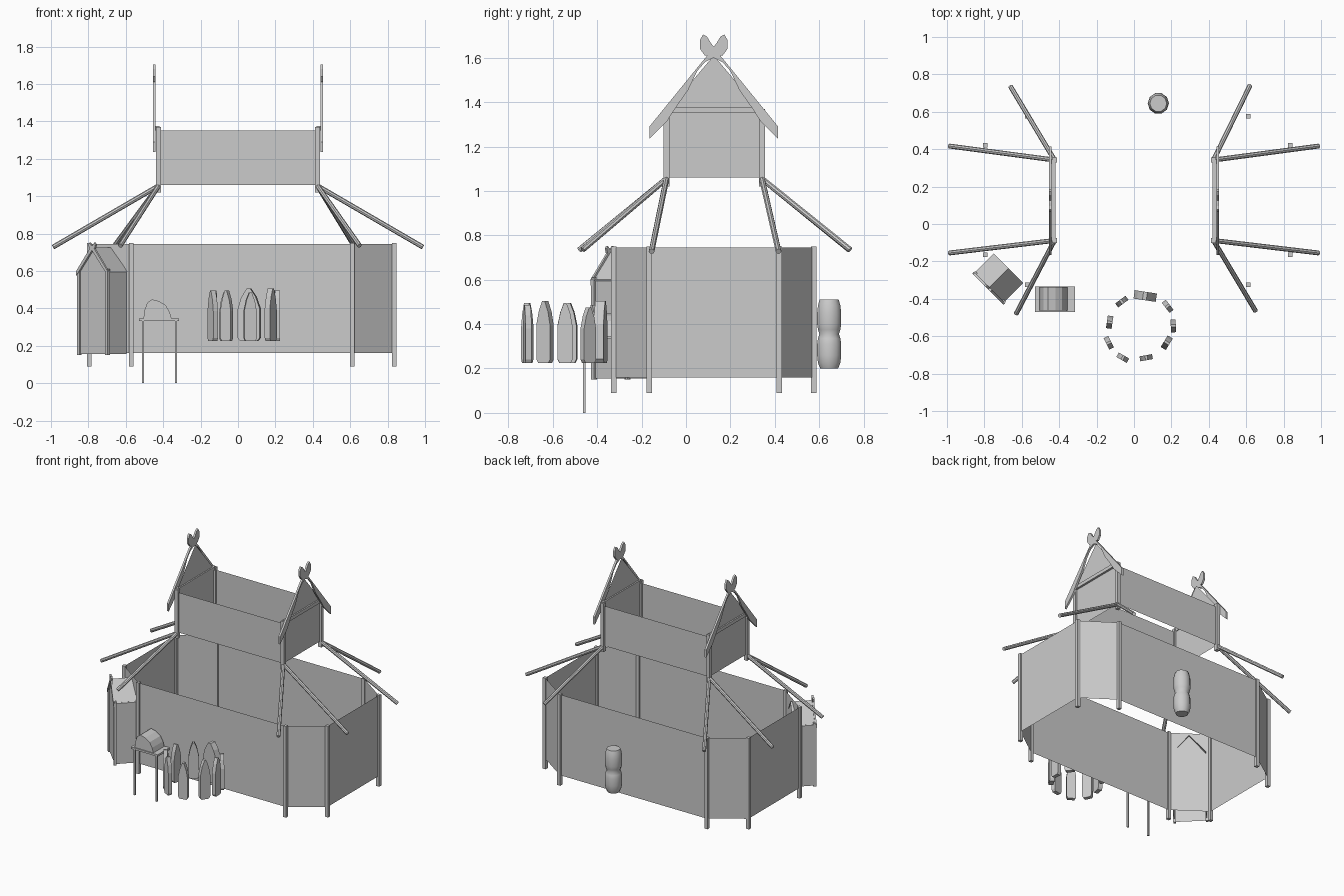
import bpy, bmesh, math
from mathutils import Vector, Matrix

if "Cube" in bpy.data.objects:
    bpy.data.objects.remove(bpy.data.objects["Cube"])


def make(name, verts, faces, mat=None):
    me = bpy.data.meshes.new(name)
    me.from_pydata([tuple(v) for v in verts], [], faces)
    ob = bpy.data.objects.new(name, me)
    bpy.context.collection.objects.link(ob)
    if mat:
        me.transform(mat)
    return ob


def box(name, lo, hi, mat=None):
    v = [(x, y, z) for x in (lo[0], hi[0]) for y in (lo[1], hi[1]) for z in (lo[2], hi[2])]
    f = [(0, 1, 3, 2), (4, 6, 7, 5), (0, 4, 5, 1), (2, 3, 7, 6), (0, 2, 6, 4), (1, 5, 7, 3)]
    return make(name, v, f, mat)


def wall(name, a, b, z0, z1):
    return make(name, [(*a, z0), (*b, z0), (*b, z1), (*a, z1)], [(0, 1, 2, 3)])


def rod(name, a, b, r, n=8):
    a, b = Vector(a), Vector(b)
    d = b - a
    bm = bmesh.new()
    bmesh.ops.create_cone(bm, cap_ends=True, segments=n, radius1=r, radius2=r, depth=d.length)
    bm.transform(Matrix.Translation((a + b) / 2) @ d.to_track_quat('Z', 'Y').to_matrix().to_4x4())
    ob = make(name, [], [])
    bm.to_mesh(ob.data)
    bm.free()
    return ob


def prism(name, pts, depth, mat):
    # profile (u, v) in local XZ, extruded along local Y, centred
    n = len(pts)
    v = [(u, s * depth / 2, w) for s in (-1, 1) for u, w in pts]
    f = [tuple(range(n)), tuple(range(2 * n - 1, n - 1, -1))]
    f += [(i, i + n, (i + 1) % n + n, (i + 1) % n) for i in range(n)]
    ob = make(name, v, f, mat)
    bm = bmesh.new()
    bm.from_mesh(ob.data)
    bmesh.ops.recalc_face_normals(bm, faces=bm.faces)
    bm.to_mesh(ob.data)
    bm.free()
    return ob


def place(x, y, z=0, deg=0):
    return Matrix.Translation((x, y, z)) @ Matrix.Rotation(math.radians(deg), 4, 'Z')


# lower eight-sided hall: wall sheets and corner posts
ring = [(-.57, -.325), (.61, -.325), (.835, -.165), (.835, .42),
        (.61, .575), (-.57, .575), (-.795, .42), (-.795, -.165)]
for i, p in enumerate(ring):
    wall("hall_wall", p, ring[(i + 1) % 8], .16, .745)
    box("hall_post", (p[0] - .012, p[1] - .012, .09), (p[0] + .012, p[1] + .012, .75))

# upper storey: wall sheets, corner posts
Y0, Y1, X = -.088, .342, .425
corners = [(-X, Y0), (X, Y0), (X, Y1), (-X, Y1)]
for i, p in enumerate(corners):
    wall("upper_wall", p, corners[(i + 1) % 4], 1.06, 1.35)
    box("upper_post", (p[0] - .013, p[1] - .013, 1.02), (p[0] + .013, p[1] + .013, 1.37))

# small window panels on the long sides
for i in range(4):
    for y, x in ((Y1 + .006, -.195 + .12 * i), (Y0 - .001, -.155 + .12 * i)):
        wall("window", (x + .034, y), (x - .034, y), 1.16, 1.26)

# arched panel on the left end wall
arch = [(-.13, 1.16), (-.08, 1.09), (.08, 1.09), (.13, 1.16), (.13, 1.28),
        (.08, 1.33), (-.08, 1.33), (-.13, 1.28)]
make("end_panel", [(-X - .005, .127 + u, z) for u, z in arch], [tuple(range(8))])

# roof struts
tips = [(-.63, -.48), (.65, -.465), (.62, .74), (-.66, .735)]
for (x, y), t in zip(corners, tips):
    s = 1 if x > 0 else -1
    side = (s * .988, -.155 if y < 0 else .417, .728)
    rod("roof_strut", (x, y, 1.055), side, .013)
    rod("roof_strut", (x, y, 1.055), (*t, .735), .013)

# gables: panel, tie beam, carved boards and leaf finials
board = [(.0, 1.645), (-.05, 1.585), (-.29, 1.29), (-.29, 1.235), (-.21, 1.315),
         (-.175, 1.37), (-.115, 1.455), (-.075, 1.54), (-.04, 1.58), (0, 1.6)]
leaf = [(0, 1.61), (.04, 1.61), (.062, 1.64), (.062, 1.68), (.048, 1.705), (.03, 1.695),
        (.012, 1.665), (0, 1.65)]
for s in (-1, 1):
    tri = [(-.22, 1.35), (.22, 1.35), (0, 1.61)]
    make("gable_panel", [(s * .43, .125 + u, z) for u, z in tri], [(0, 1, 2)])
    box("tie_beam", (s * .43 - .01, Y0, 1.35), (s * .43 + .01, Y1, 1.375))
    for k in (-1, 1):
        m = place(s * .447, .125, 0, 90)
        prism("gable_board", [(k * u, z) for u, z in board], .014, m)
        prism("gable_finial", [(k * u, z) for u, z in leaf], .014, m)

# corner porch: gabled body facing front-left
P = place(-.722, -.288, 0, -45)
w, d = .107, .072
for s in (-1, 1):
    make("porch_side", [(s * w, -d, .155), (s * w, d, .155), (s * w, d, .6), (s * w, -d, .6)],
         [(0, 1, 2, 3)], P)
    make("porch_roof", [(s * (w + .004), -d, .595), (s * (w + .004), d, .595), (0, d, .725), (0, -d, .725)],
         [(0, 1, 2, 3)], P)
    box("porch_post", (s * w - .009, -d - .009, .15), (s * w + .009, -d + .009, .61), P)
    prism("porch_board", [(s * u, z) for u, z in
          [(0, .74), (.118, .60), (.118, .575), (0, .71)]], .012, P @ place(0, -d - .006))
    prism("porch_finial", [(s * u, z) for u, z in
          [(0, .715), (.02, .72), (.026, .74), (.018, .752), (0, .732)]], .012, P @ place(0, -d - .006))
make("porch_front", [(-w, -d, .155), (w, -d, .155), (w, -d, .6), (0, -d, .725), (-w, -d, .6)],
     [(0, 1, 2, 3, 4)], P)

# side table with a rounded chest
box("table_top", (-.53, -.47, .332), (-.315, -.333, .346))
for x in (-.508, -.332):
    box("table_leg", (x - .006, -.464, 0), (x + .006, -.452, .333))
chest = [(-.505, .346), (-.5, .39), (-.485, .43), (-.46, .448), (-.42, .438),
         (-.385, .415), (-.365, .38), (-.355, .346)]
prism("chest", chest, .125, place(0, -.4))

# ring of standing stones
slab = [(-.75, 0), (.75, 0), (1, .06), (1, .62), (.62, .85), (.15, 1), (-.2, 1), (-.7, .82), (-1, .6), (-1, .06)]
stones = [(.06, -.385, .06, .045, .28), (.18, -.44, .034, .027, .25), (.21, -.545, .034, .027, .27),
          (.175, -.635, .036, .032, .28), (.065, -.715, .034, .027, .26), (-.06, -.715, .032, .027, .27),
          (-.135, -.635, .034, .028, .27), (-.13, -.525, .034, .03, .27), (-.065, -.415, .034, .027, .26)]
for x, y, hw, t, h in stones:
    a = math.degrees(math.atan2(y + .55, x - .035)) - 90
    prism("standing_stone", [(u * hw, .225 + v * h) for u, v in slab], t, place(x, y, 0, a))

# double barrel at the back
prof = [(.042, .2), (.053, .225), (.057, .26), (.057, .31), (.053, .335), (.046, .355),
        (.053, .375), (.057, .4), (.057, .45), (.053, .485), (.045, .51)]
n = 10
v = [(.13 + r * math.cos(2 * math.pi * i / n), .645 + r * math.sin(2 * math.pi * i / n), z)
     for r, z in prof for i in range(n)]
f = [(j * n + i, j * n + (i + 1) % n, (j + 1) * n + (i + 1) % n, (j + 1) * n + i)
     for j in range(len(prof) - 1) for i in range(n)]
f += [tuple(range(n - 1, -1, -1)), tuple(range(len(v) - n, len(v)))]
barrel = make("barrel", v, f)
bpy.context.view_layer.objects.active = barrel
barrel.select_set(True)
bpy.ops.object.shade_smooth_by_angle(angle=math.radians(40))
